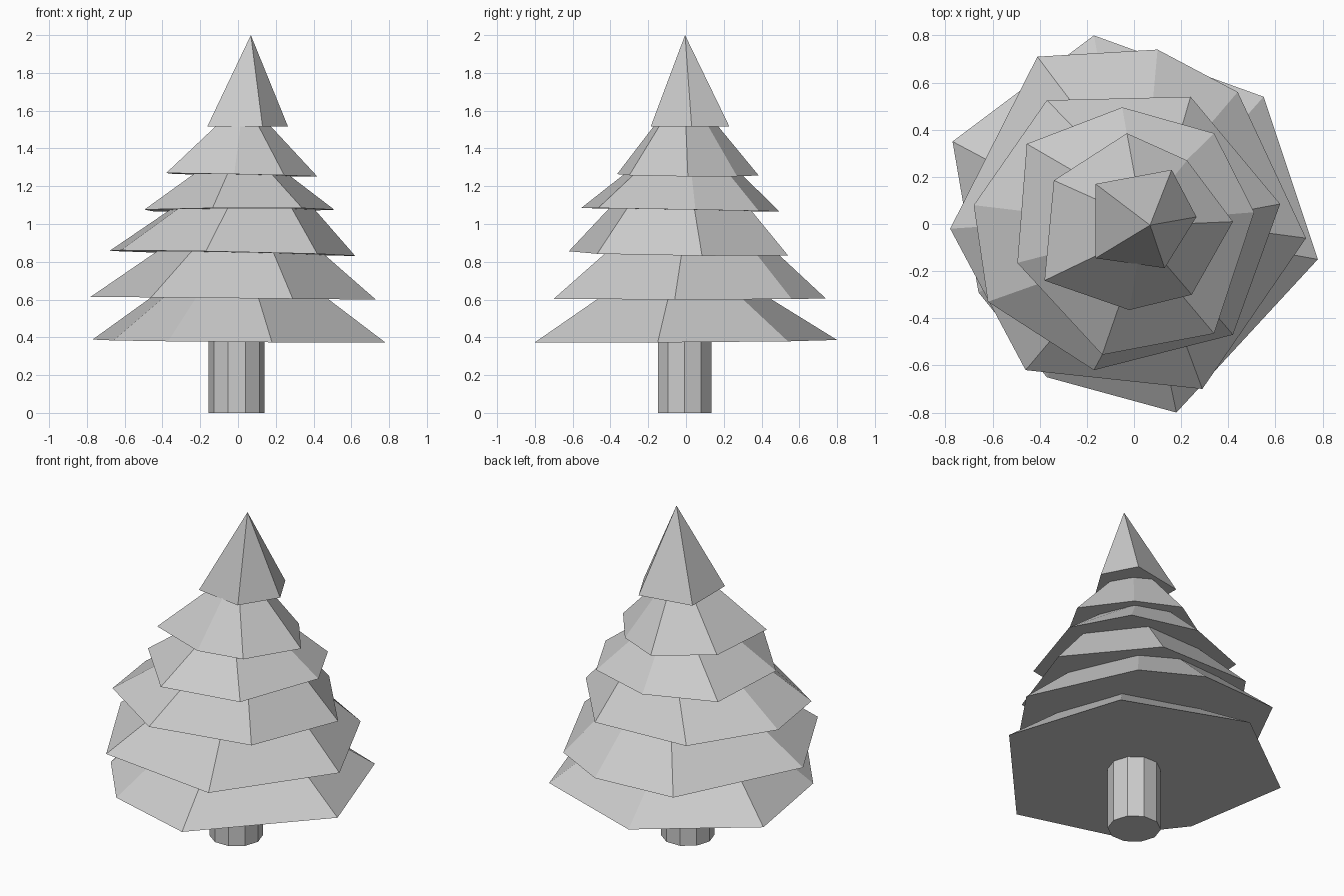
import bpy
import bmesh
from mathutils import Vector

if "Cube" in bpy.data.objects:
    bpy.data.objects.remove(bpy.data.objects["Cube"])


def make_object(name, bm):
    bmesh.ops.recalc_face_normals(bm, faces=bm.faces)
    mesh = bpy.data.meshes.new(name)
    bm.to_mesh(mesh)
    bm.free()
    obj = bpy.data.objects.new(name, mesh)
    bpy.context.collection.objects.link(obj)
    return obj


def tier(name, outline, base, tilt, top, scale, offset):
    """Tapered, slightly tilted branch layer with an irregular outline."""
    bm = bmesh.new()
    low, high = [], []
    for x, y in outline:
        a = Vector((x, y, base + tilt[0] * x + tilt[1] * y))
        b = Vector((x * scale[0] + offset[0], y * scale[1] + offset[1], top))
        low.append(bm.verts.new(a))
        high.append(bm.verts.new(a.lerp(b, 1.08)))  # tuck into the next layer
    bm.faces.new(low[::-1])
    bm.faces.new(high)
    n = len(low)
    for i in range(n):
        j = (i + 1) % n
        bm.faces.new((low[i], low[j], high[j], high[i]))
    make_object(name, bm)


# Trunk: ten-sided post
bpy.ops.mesh.primitive_cylinder_add(vertices=10, radius=0.148, depth=0.42,
                                    location=(-0.007, -0.007, 0.21),
                                    rotation=(0, 0, 1.5708))
bpy.context.object.name = "trunk"

# Branch layers, bottom to top
tier("branches_1", [(.78, -.15), (.55, .54), (-.17, .80), (-.77, .35),
                    (-.66, -.29), (-.37, -.65), (.18, -.80)],
     .38, (-.008, .006), .61, (.60, .56), (0, -.01))
tier("branches_2", [(.73, -.06), (.44, .56), (.10, .74), (-.41, .71),
                    (-.78, -.02), (-.46, -.62), (.29, -.70)],
     .607, (-.01, 0), .84, (.60, .64), (.017, .015))
tier("branches_3", [(.62, .085), (.24, .54), (-.37, .525), (-.68, .08),
                    (-.62, -.33), (-.17, -.62), (.42, -.47)],
     .845, (-.02, -.012), 1.07, (.60, .66), (.04, -.01))
tier("branches_4", [(.51, .05), (.34, .385), (-.05, .495), (-.455, .34),
                    (-.495, -.165), (-.135, -.555), (.34, -.465)],
     1.075, (.003, -.018), 1.255, (.52, .61), (.01, 0))
tier("branches_5", [(.42, .01), (.225, .27), (-.03, .385), (-.34, .185),
                    (-.38, -.24), (-.02, -.365), (.245, -.30)],
     1.26, (-.02, -.01), 1.515, (.37, .46), (.02, -.005))

# Pointed five-sided tip
bm = bmesh.new()
ring = [bm.verts.new((x, y, 1.515)) for x, y in
        [(.265, .03), (.16, .23), (-.163, .17), (-.163, -.145), (.13, -.187)]]
apex = bm.verts.new((.068, -.005, 2.0))
bm.faces.new(ring[::-1])
for i in range(5):
    bm.faces.new((ring[i], ring[(i + 1) % 5], apex))
make_object("tree_tip", bm)
